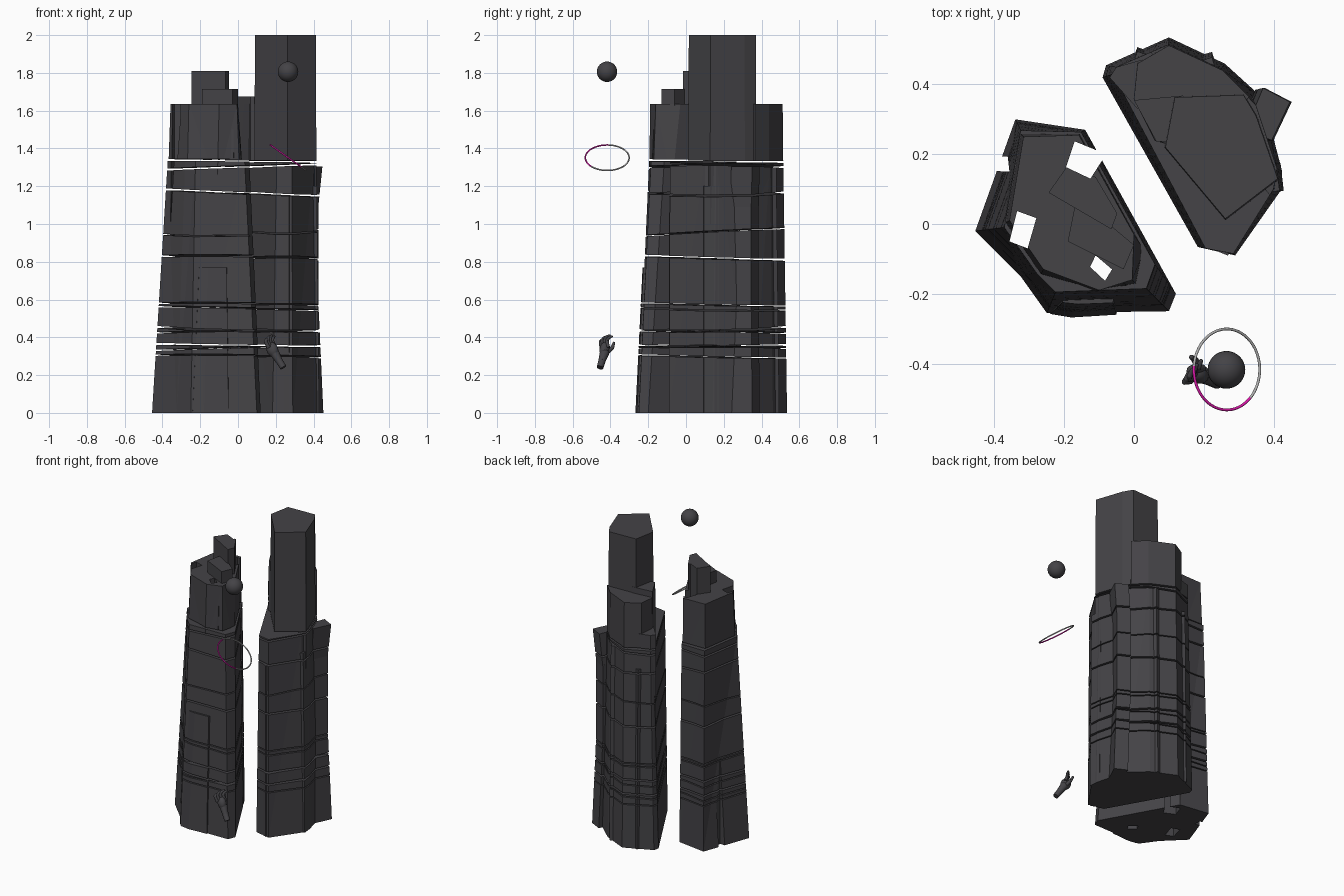
import bpy, bmesh, math
from mathutils import Vector, Matrix

if "Cube" in bpy.data.objects:
    bpy.data.objects.remove(bpy.data.objects["Cube"])


def material(name, rgb):
    m = bpy.data.materials.new(name)
    m.diffuse_color = (*rgb, 1)
    m.use_nodes = True
    m.node_tree.nodes["Principled BSDF"].inputs["Base Color"].default_value = m.diffuse_color
    return m


STONE = material("dark_stone", (0.058, 0.056, 0.062))
MAGENTA = material("magenta", (0.80, 0.01, 0.45))
GREY = material("ring_grey", (0.45, 0.45, 0.45))


def add_object(name, bm, *mats):
    bmesh.ops.recalc_face_normals(bm, faces=bm.faces)
    me = bpy.data.meshes.new(name)
    bm.to_mesh(me)
    bm.free()
    for m in mats:
        me.materials.append(m)
    ob = bpy.data.objects.new(name, me)
    bpy.context.collection.objects.link(ob)
    return ob


def loft(bm, low, high, z0, z1):
    """Closed prism between two outlines with the same number of corners."""
    a = [bm.verts.new((x, y, z0)) for x, y in low]
    b = [bm.verts.new((x, y, z1)) for x, y in high]
    n = len(a)
    bm.faces.new(a[::-1])
    bm.faces.new(b)
    sides = [bm.faces.new((a[i], a[(i + 1) % n], b[(i + 1) % n], b[i])) for i in range(n)]
    bmesh.ops.triangulate(bm, faces=sides)


def scaled(poly, s):
    cx = sum(p[0] for p in poly) / len(poly)
    cy = sum(p[1] for p in poly) / len(poly)
    return [(cx + (x - cx) * s, cy + (y - cy) * s) for x, y in poly]


def column(bm, x, y, half, turn, top, lean):
    """Square rock column that leans as it rises."""
    pts = [(x + half * 1.414 * math.cos(turn + k * math.pi / 2),
            y + half * 1.414 * math.sin(turn + k * math.pi / 2)) for k in range(4)]
    dx, dy = lean
    loft(bm, pts, [(px + dx * top, py + dy * top) for px, py in pts], 0, top)


# cutters: tilted thin gaps (height, slope in x, slope in y) and vertical shafts
cut = bmesh.new()
GAPS = [(1.335, -.012, -.01), (1.302, .035, -.008), (1.166, -.045, .01), (.949, .012, .05),
        (.826, -.008, -.028), (.577, -.008, -.02), (.553, -.022, -.012), (.442, -.03, .03),
        (.430, .015, -.02), (.358, -.018, .008), (.344, .03, -.012), (.302, -.008, -.02)]
for i, (z, sx, sy) in enumerate(GAPS):
    t = 0.0055 if i in (0, 1, 2, 4, 7, 9) else 0.0035
    pl = bmesh.ops.create_cube(cut, size=2)["verts"]
    for v in pl:
        v.co = Vector((v.co.x, v.co.y, z + sx * v.co.x + sy * v.co.y + t * v.co.z))
SHAFTS = [[(-.17, .237), (-.08, .20), (-.125, .13), (-.195, .163)],
          [(-.335, .037), (-.28, .017), (-.305, -.07), (-.357, -.05)],
          [(-.11, -.09), (-.063, -.13), (-.083, -.163), (-.126, -.123)],
          [(-.42, .195), (-.362, .193), (-.357, .15), (-.42, .153)]]
for s in SHAFTS:
    loft(cut, s, s, -0.1, 2.1)
cutter = add_object("gap_cutter", cut)
cutter.hide_render = True


def carve(ob):
    """Merge the overlapping columns and cut the gaps and shafts."""
    m = ob.modifiers.new("gaps", "BOOLEAN")
    m.operation, m.solver, m.object, m.use_self = "DIFFERENCE", "EXACT", cutter, True
    bpy.context.view_layer.objects.active = ob
    bpy.ops.object.modifier_apply(modifier=m.name)


# left tower
bm = bmesh.new()
loft(bm, [(-.455, -.02), (-.34, .30), (-.14, .27), (.12, -.20), (.10, -.25), (-.25, -.255), (-.325, -.15)],
     [(-.372, -.01), (-.325, .268), (-.152, .264), (.06, -.115), (.035, -.185), (-.225, -.195), (-.28, -.14)],
     0, 1.335)
loft(bm, [(-.372, .0), (-.327, .262), (-.155, .26), (.03, -.075), (.01, -.175), (-.11, -.195), (-.27, -.15)],
     [(-.357, .01), (-.317, .25), (-.158, .255), (.0, -.03), (-.005, -.16), (-.10, -.19), (-.26, -.13)],
     1.2, 1.635)
tall = [(-.245, .09), (-.19, .168), (-.11, .135), (-.048, .03), (-.065, -.015)]
loft(bm, tall, tall, 1.0, 1.81)
mid = [(-.17, .05), (-.19, -.05), (-.03, -.13), (0, -.06), (-.06, -.01)]
loft(bm, mid, mid, 1.0, 1.715)
loft(bm, [(-.25, -.15), (-.24, -.258), (-.18, -.268), (-.05, -.26), (-.04, -.15)],
     [(-.21, -.13), (-.205, -.225), (-.16, -.23), (-.06, -.226), (-.05, -.13)], 0, 0.77)
for c in [(-.22, -.195, .035, .5, 1.16, (.02, .04)),
          (-.05, -.19, .045, .7, 1.5, (-.01, .045))]:
    column(bm, *c)
left = add_object("left_tower", bm, STONE)
carve(left)

# right tower
bm = bmesh.new()
loft(bm, [(-.09, .42), (-.08, .455), (.10, .535), (.26, .46), (.37, .36), (.425, .15), (.42, .095), (.29, -.09), (.183, -.066)],
     [(-.06, .43), (-.05, .45), (.10, .515), (.25, .445), (.35, .34), (.41, .16), (.40, .10), (.285, -.085), (.205, -.07)],
     0, 1.335)
hexa = [(.117, .363), (.314, .37), (.35, .31), (.412, .13), (.262, .015), (.09, .22)]
loft(bm, scaled(hexa, 1.03), hexa, 1.0, 2.0)
back = [(.0, .36), (.01, .46), (.10, .512), (.255, .44), (.33, .365), (.2, .2), (.06, .24)]
loft(bm, scaled(back, 1.02), back, 1.0, 1.635)
step = [(.0, .355), (.14, .368), (.25, .25), (.065, .235)]
loft(bm, step, step, 1.0, 1.675)
lump = [(-.07, .42), (-.05, .45), (.02, .47), (.06, .42), (.01, .33)]
loft(bm, lump, lump, 1.0, 1.43)
# side column, pinched at half height
side = [(.37, .39), (.447, .35), (.395, .24), (.32, .27)]
waist = [(x - .022, y - .005) for x, y in side]
loft(bm, [(x + .005, y) for x, y in side], waist, 0, 0.6)
loft(bm, waist, waist, 0.59, 1.1)
loft(bm, waist, side, 1.09, 1.305)
for c in [(.03, .462, .035, .42, 1.2, (0, -.01)), (.20, .45, .035, -.5, 1.3, (0, -.012)),
          (.385, .13, .04, .9, 1.2, (-.01, 0)), (.25, -.045, .035, .4, 1.15, (0, 0))]:
    column(bm, *c)
right = add_object("right_tower", bm, STONE)
carve(right)

# floating ball
bm = bmesh.new()
bmesh.ops.create_uvsphere(bm, u_segments=32, v_segments=16, radius=0.054,
                          matrix=Matrix.Translation((.265, -.418, 1.806)))
for f in bm.faces:
    f.smooth = True
add_object("ball", bm, STONE)

# tilted ring, magenta on its front-left half
bm = bmesh.new()
N, M, R, r = 72, 16, 0.116, 0.004
tilt = Matrix.Translation((.266, -.417, 1.351)) @ Matrix.Rotation(math.radians(35.5), 4, "Y")
grid = []
for i in range(N):
    a = 2 * math.pi * i / N
    grid.append([bm.verts.new(tilt @ Vector(((R + r * math.cos(b)) * math.cos(a),
                                             (R + r * math.cos(b)) * math.sin(a), r * math.sin(b))))
                 for b in (2 * math.pi * j / M for j in range(M))])
for i in range(N):
    for j in range(M):
        p, q = grid[i], grid[(i + 1) % N]
        f = bm.faces.new((p[j], q[j], q[(j + 1) % M], p[(j + 1) % M]))
        f.smooth = True
        f.material_index = 1 if 170 < 360 * i / N < 315 else 0
add_object("ring", bm, GREY, MAGENTA)

# hand: forearm, palm and curled fingers
bm = bmesh.new()


def tube(points):
    """Chain of tapered rods with rounded joints; points are (x, y, z, radius)."""
    for p, q in zip(points, points[1:]):
        a, b = Vector(p[:3]), Vector(q[:3])
        d = b - a
        m = Matrix.Translation((a + b) / 2) @ d.to_track_quat("Z", "Y").to_matrix().to_4x4()
        bmesh.ops.create_cone(bm, cap_ends=True, segments=12, radius1=p[3], radius2=q[3],
                              depth=d.length, matrix=m)
    for p in points[1:]:
        bmesh.ops.create_uvsphere(bm, u_segments=12, v_segments=8, radius=p[3],
                                  matrix=Matrix.Translation(p[:3]))


tube([(.24, -.455, .24, .018), (.218, -.445, .275, .019), (.195, -.432, .315, .025)])
axis = Vector((-.35, .2, .9)).to_track_quat("Z", "Y").to_matrix().to_4x4()
bmesh.ops.create_uvsphere(bm, u_segments=16, v_segments=10, radius=1,
                          matrix=Matrix.Translation((.182, -.43, .335)) @ axis @ Matrix.Diagonal((.026, .032, .042, 1)))
for x, y, h in ((.15, -.452, .395), (.16, -.443, .405), (.172, -.43, .41), (.185, -.418, .405)):
    tube([(x + .012, y + .004, .345, .011), (x - .004, y, (h + .36) / 2, .009),
          (x, y + .008, h - .008, .008), (x + .007, y + .025, h, .006)])
tube([(.19, -.42, .32, .013), (.175, -.39, .345, .010), (.165, -.382, .37, .007)])
for f in bm.faces:
    f.smooth = len(f.verts) < 5
hand = add_object("hand", bm, STONE)

bpy.data.objects.remove(cutter)
